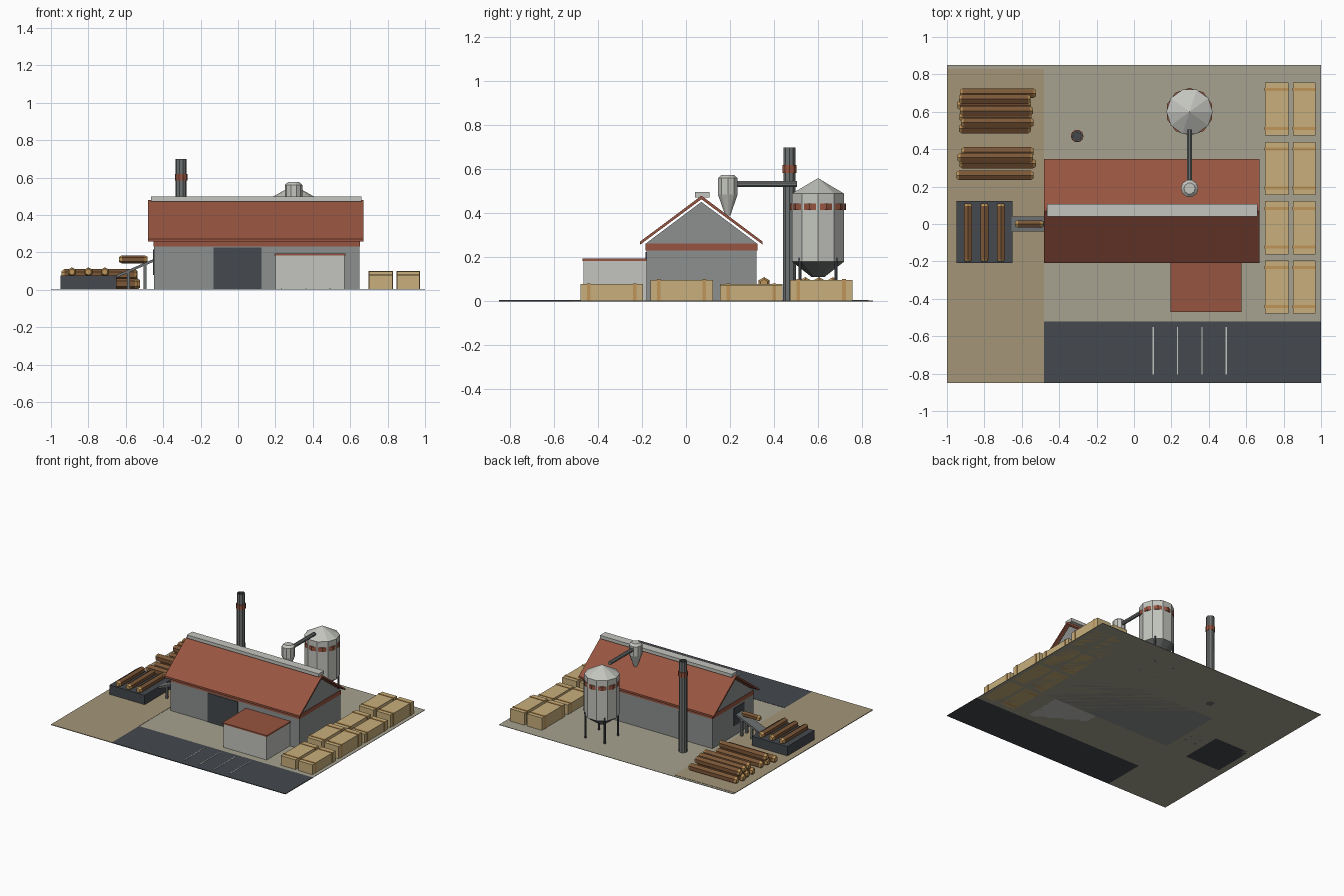
import bpy, bmesh, math, random
from mathutils import Vector, Matrix

if "Cube" in bpy.data.objects:
    bpy.data.objects.remove(bpy.data.objects["Cube"])

random.seed(4)

def mat(name, r, g, b):
    m = bpy.data.materials.new(name)
    m.diffuse_color = (r, g, b, 1)
    m.use_nodes = True
    m.node_tree.nodes["Principled BSDF"].inputs["Base Color"].default_value = m.diffuse_color
    return m

CONCRETE = mat("concrete", .38, .36, .28)
DARK = mat("dark asphalt", .058, .065, .075)
DIRT = mat("dirt", .37, .30, .19)
RUST = mat("rust red", .31, .09, .052)
WALL = mat("wall grey", .27, .28, .275)
LIGHT = mat("light grey", .55, .56, .52)
LUMBER = mat("lumber", .58, .43, .20)
ENDS = mat("cut wood", .52, .30, .10)
BARK = mat("bark", .20, .095, .038)
METAL = mat("metal grey", .155, .165, .165)

def finish(name, bm, *mats):
    bmesh.ops.recalc_face_normals(bm, faces=bm.faces)
    me = bpy.data.meshes.new(name)
    bm.to_mesh(me)
    bm.free()
    for m in mats:
        me.materials.append(m)
    ob = bpy.data.objects.new(name, me)
    bpy.context.collection.objects.link(ob)
    return ob

def box(name, x0, x1, y0, y1, z0, z1, m):
    bm = bmesh.new()
    bmesh.ops.create_cube(bm, size=1)
    for v in bm.verts:
        v.co = ((x0 + x1) / 2 + v.co.x * (x1 - x0),
                (y0 + y1) / 2 + v.co.y * (y1 - y0),
                (z0 + z1) / 2 + v.co.z * (z1 - z0))
    return finish(name, bm, m)

def prism(name, pts, x0, x1, m):
    """Extrude a (y, z) profile along x."""
    bm = bmesh.new()
    f = bm.faces.new([bm.verts.new((x0, y, z)) for y, z in pts])
    new = bmesh.ops.extrude_face_region(bm, geom=[f])["geom"]
    bmesh.ops.translate(bm, vec=(x1 - x0, 0, 0),
                        verts=[g for g in new if isinstance(g, bmesh.types.BMVert)])
    return finish(name, bm, m)

def lathe(name, prof, sides, mats, origin, axis=(0, 0, 1), phase=0, rule=None):
    """Stack of rings (radius, height) along an axis; rule picks material by segment."""
    bm = bmesh.new()
    rot = Vector((0, 0, 1)).rotation_difference(Vector(axis)).to_matrix().to_4x4()
    M = Matrix.Translation(origin) @ rot
    rings = []
    for r, h in prof:
        if r == 0:
            rings.append([bm.verts.new(M @ Vector((0, 0, h)))] * sides)
            continue
        rings.append([bm.verts.new(M @ Vector((r * math.cos(a), r * math.sin(a), h)))
                      for a in (phase + 2 * math.pi * k / sides for k in range(sides))])
    for s in range(len(rings) - 1):
        for k in range(sides):
            j = (k + 1) % sides
            vs = list(dict.fromkeys([rings[s][k], rings[s][j], rings[s + 1][j], rings[s + 1][k]]))
            bm.faces.new(vs).material_index = rule(s) if rule else 0
    for end, s in ((0, 0), (-1, len(rings) - 2)):
        if prof[end][0] > 0:
            bm.faces.new(rings[end]).material_index = rule(s) if rule else 0
    return finish(name, bm, *mats)

def log(name, centre, length, r, axis):
    """Hexagonal log with chamfered cut ends."""
    h = length / 2
    prof = [(r * .65, -h), (r, -h + .014), (r, h - .014), (r * .65, h)]
    phase = 0 if axis[0] else math.pi / 2
    return lathe(name, prof, 6, (BARK, ENDS), centre, axis, phase, lambda s: 0 if s == 1 else 1)

# Ground: concrete yard, dirt log yard, asphalt road with parking lines
box("yard_slab", -1, 1, -.52, .85, 0, .003, CONCRETE)
box("log_yard_slab", -1, -.48, -.85, -.52, 0, .003, CONCRETE)
box("dirt_yard", -1, -.48, -.85, .83, .003, .005, DIRT)
box("road", -.48, 1, -.85, -.52, 0, .005, DARK)
for i in range(4):
    x = .103 + .13 * i
    box(f"parking_line_{i}", x - .003, x + .003, -.805, -.55, .005, .007, LIGHT)

# Mill hall
prism("hall_walls", [(-.18, 0), (.32, 0), (.32, .265), (.07, .452), (-.18, .265)], -.45, .65, WALL)
prism("hall_roof", [(-.208, .272), (.07, .48), (.348, .272), (.348, .258), (.07, .464), (-.208, .258)][::-1],
      -.48, .672, RUST)
box("eave_band", -.453, .653, -.184, .324, .232, .264, RUST)
box("ridge_vent", -.465, .66, .04, .106, .473, .498, LIGHT)
box("hall_door", -.13, .125, -.185, -.18, .003, .225, DARK)
box("log_intake", -.455, -.45, -.065, .065, .08, .215, DARK)

# Office annex
box("office_walls", .20, .57, -.465, -.18, 0, .185, LIGHT)
box("office_roof", .195, .575, -.47, -.18, .183, .194, RUST)

# Smoke stack
S = (-.304, .47, 0)
lathe("smoke_stack", [(.031, 0), (.029, .70), (.021, .70), (.021, .68)], 10, (METAL, DARK), S,
      rule=lambda s: int(s > 1))
lathe("stack_band", [(.034, .583), (.034, .62)], 10, (RUST,), S)

# Silo on legs
C = (.297, .60, 0)
lathe("silo", [(.03, .11), (.124, .18), (.124, .49), (0, .56)], 10, (LIGHT, METAL), C,
      rule=lambda s: int(s == 0))
lathe("silo_band", [(.1275, .414), (.1275, .445)], 10, (RUST,), C, phase=math.pi / 10)
for i in range(4):
    a = math.pi / 4 + i * math.pi / 2
    lathe(f"silo_leg_{i}", [(.008, 0), (.008, .2)], 6, (DARK,),
          (C[0] + .115 * math.cos(a), C[1] + .115 * math.sin(a), 0))

# Dust cyclone and duct
lathe("cyclone", [(.012, .39), (.047, .485), (.047, .56), (.03, .575)], 10, (LIGHT,), (.297, .19, 0))
lathe("dust_duct", [(.015, 0), (.015, .285)], 8, (METAL,), (.297, .22, .533), (0, 1, 0), math.pi / 8)

# Log deck
box("log_deck", -.95, -.65, -.208, .122, 0, .077, DARK)
for i in range(3):
    log(f"deck_log_{i}", (-.888 + .088 * i, -.045, .095), .31, .025, (0, 1, 0))

# Infeed conveyor with one log riding on it
bm = bmesh.new()
low, high = (-.66, .075), (-.45, .165)
top = [bm.verts.new((x, y, z)) for (x, z), y in
       ((low, -.04), (high, -.04), (high, .04), (low, .04))]
bot = [bm.verts.new(v.co - Vector((0, 0, .015))) for v in top]
bm.faces.new(top)
bm.faces.new(bot[::-1])
for k in range(4):
    j = (k + 1) % 4
    bm.faces.new((top[k], bot[k], bot[j], top[j]))
finish("conveyor", bm, METAL)
for x, h in ((-.585, .10), (-.497, .138)):
    for y in (-.03, .03):
        box("conveyor_leg", x - .008, x + .008, y - .008, y + .008, 0, h, METAL)
log("conveyor_log", (-.56, 0, .162), .15, .022, (1, 0, 0))

# Log piles: rows of (first y, count, layer)
for p, (y0, n, layer) in enumerate(((.51, 4, 0), (.542, 3, 1), (.26, 3, 0), (.355, 1, 1))):
    for i in range(n):
        log(f"pile_log_{p}_{i}",
            (-.737 + random.uniform(-.012, .012), y0 + .063 * i, .031 + .05 * layer),
            .40 + random.uniform(-.02, .015), .029, (1, 0, 0))

# Lumber stacks with straps
for c, (x0, x1) in enumerate(((.70, .825), (.85, .97))):
    for r in range(4):
        y = -.337 + .317 * r
        h = (.078, .098)[r % 2] - (.006 if c and r == 2 else 0)
        box(f"lumber_stack_{c}_{r}", x0, x1, y - .142, y + .142, 0, h, LUMBER)
        for s in (-1, 1):
            box(f"strap_{c}_{r}_{s}", x0 - .003, x1 + .003, y + s * .104 - .008, y + s * .104 + .008,
                0, h + .003, ENDS if s else LUMBER)
